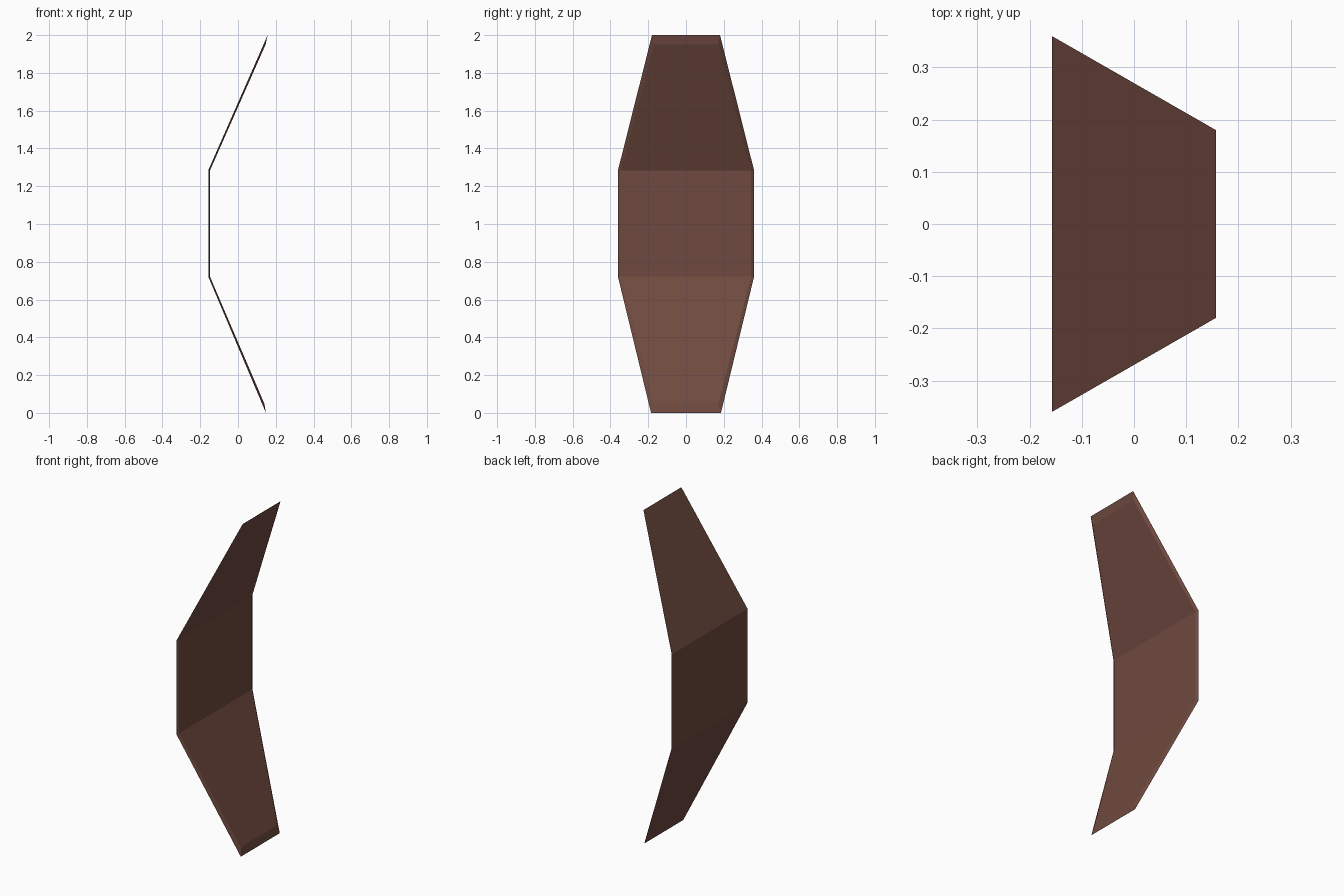
import bpy, bmesh

if "Cube" in bpy.data.objects:
    bpy.data.objects.remove(bpy.data.objects["Cube"])

# Rows from bottom to top: (x, half width, z)
outer = [(0.148, 0.185, 0.0), (-0.157, 0.36, 0.72), (-0.157, 0.36, 1.285), (0.157, 0.18, 2.0)]
inner = [(0.139, 0.172, 0.05), (-0.149, 0.345, 0.723), (-0.149, 0.345, 1.282), (0.146, 0.17, 1.95)]

bm = bmesh.new()


def rows(profile):
    return [[bm.verts.new((x, s * w, z)) for s in (-1, 1)] for x, w, z in profile]


# Full-size outer skin and slightly inset inner skin
o, i = rows(outer), rows(inner)
for k in range(3):
    for r in (o, i):
        bm.faces.new((r[k][0], r[k][1], r[k + 1][1], r[k + 1][0]))
    # Bevelled side rims
    for s in (0, 1):
        bm.faces.new((o[k][s], o[k + 1][s], i[k + 1][s], i[k][s]))

# Bevelled end rims
for k in (0, 3):
    bm.faces.new((o[k][0], o[k][1], i[k][1], i[k][0]))

bmesh.ops.recalc_face_normals(bm, faces=bm.faces)
mesh = bpy.data.meshes.new("bent_panel")
bm.to_mesh(mesh)
bm.free()
panel = bpy.data.objects.new("bent_panel", mesh)
bpy.context.collection.objects.link(panel)

# Reddish brown finish
mat = bpy.data.materials.new("brown")
mat.diffuse_color = (0.16, 0.068, 0.05, 1)
mat.use_nodes = True
mat.node_tree.nodes["Principled BSDF"].inputs["Base Color"].default_value = mat.diffuse_color
mesh.materials.append(mat)
